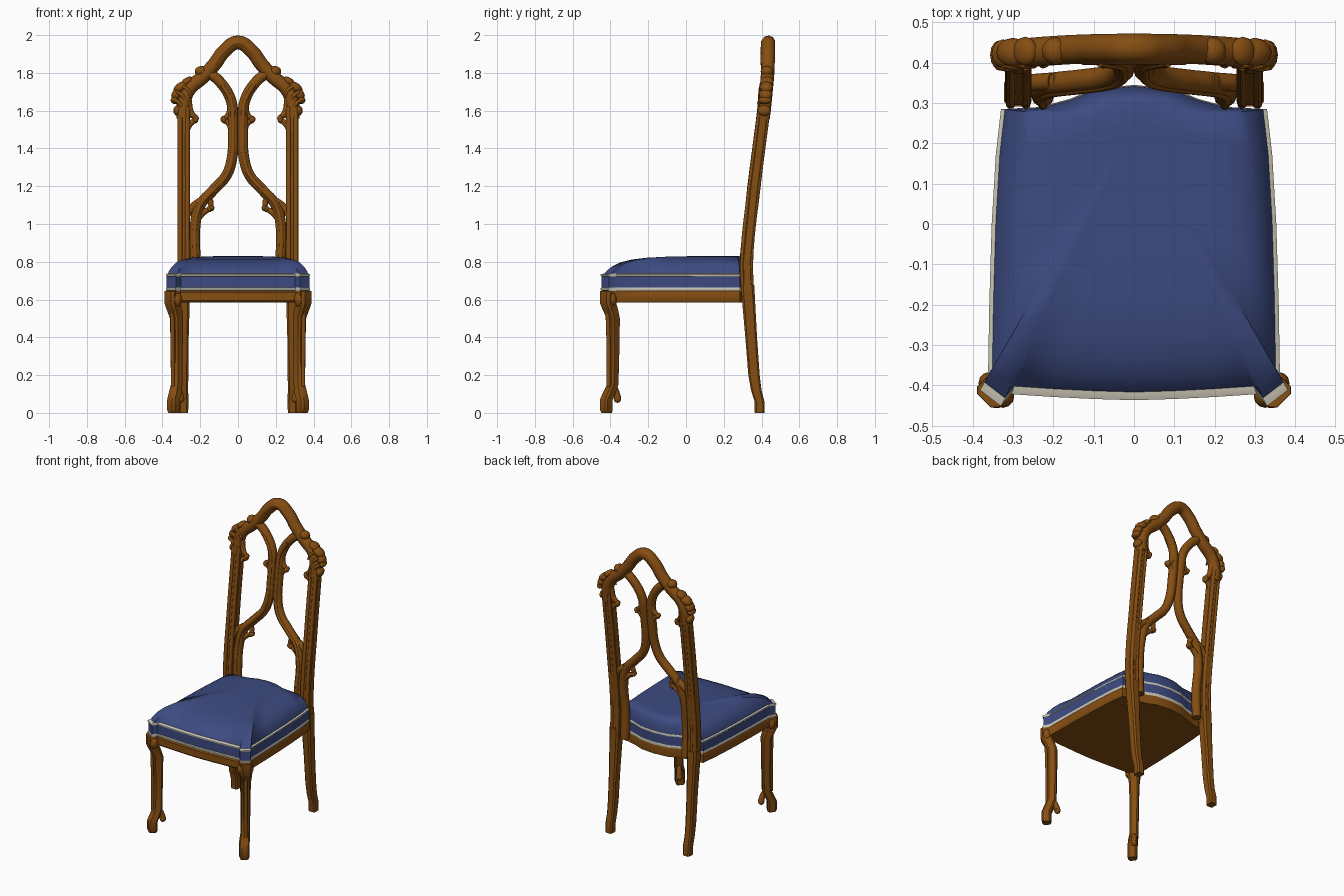
import bpy, bmesh, math
from mathutils import Vector, Matrix

cube = bpy.data.objects.get("Cube")
if cube:
    bpy.data.objects.remove(cube, do_unlink=True)


def material(name, rgb):
    m = bpy.data.materials.new(name)
    m.use_nodes = True
    m.diffuse_color = (*rgb, 1)
    m.node_tree.nodes["Principled BSDF"].inputs["Base Color"].default_value = (*rgb, 1)
    return m


wood = material("brown wood", (0.235, 0.075, 0.006))
blue = material("blue fabric", (0.046, 0.07, 0.22))
cream = material("cream trim", (0.6, 0.57, 0.46))
SIDES = (("left", 1), ("right", -1))


def add(name, mesh, mat, angle=40):
    ob = bpy.data.objects.new(name, mesh)
    bpy.context.collection.objects.link(ob)
    mesh.materials.clear()
    mesh.materials.append(mat)
    bpy.ops.object.select_all(action='DESELECT')
    ob.select_set(True)
    bpy.context.view_layer.objects.active = ob
    bpy.ops.object.shade_smooth_by_angle(angle=math.radians(angle))
    return ob


def skin(name, rings, mat, angle=40):
    """Bridge rings of equal length and cap both ends."""
    bm = bmesh.new()
    loops = [[bm.verts.new(p) for p in ring] for ring in rings]
    n = len(loops[0])
    for a, b in zip(loops, loops[1:]):
        for i in range(n):
            j = (i + 1) % n
            bm.faces.new((a[i], a[j], b[j], b[i]))
    bm.faces.new(loops[0][::-1])
    bm.faces.new(loops[-1])
    bmesh.ops.recalc_face_normals(bm, faces=bm.faces)
    me = bpy.data.meshes.new(name)
    bm.to_mesh(me)
    bm.free()
    return add(name, me, mat, angle)


def loft(name, sections, turn=0):
    """Chamfered bar through (x, y, z, half width, half depth)."""
    rings = []
    for x, y, z, w, d in sections:
        c = 0.35 * min(w, d)
        pts = [(w, c - d), (w, d - c), (w - c, d), (c - w, d),
               (-w, d - c), (-w, c - d), (c - w, -d), (w - c, -d)]
        rot = Matrix.Rotation(turn, 3, 'Z')
        rings.append([rot @ Vector((px, py, 0)) + Vector((x, y, z)) for px, py in pts])
    return skin(name, rings, wood)


def tube(name, pts, r, taper=None):
    """Smooth round rod through 3D points."""
    cu = bpy.data.curves.new(name, 'CURVE')
    cu.dimensions = '3D'
    cu.bevel_depth, cu.bevel_resolution, cu.resolution_u = r, 3, 6
    cu.use_fill_caps = True
    sp = cu.splines.new('BEZIER')
    sp.bezier_points.add(len(pts) - 1)
    for i, (bp, p) in enumerate(zip(sp.bezier_points, pts)):
        bp.co = p
        bp.handle_left_type = bp.handle_right_type = 'AUTO'
        bp.radius = taper[i] if taper else 1
    tmp = bpy.data.objects.new(name, cu)
    bpy.context.collection.objects.link(tmp)
    bpy.context.view_layer.update()
    me = bpy.data.meshes.new_from_object(tmp.evaluated_get(bpy.context.evaluated_depsgraph_get()))
    bpy.data.objects.remove(tmp, do_unlink=True)
    return add(name, me, wood, 60)


def knob(name, loc, size, tilt=0):
    bm = bmesh.new()
    m = Matrix.Translation(loc) @ Matrix.Rotation(tilt, 4, 'Y') @ Matrix.Diagonal((*size, 1))
    bmesh.ops.create_uvsphere(bm, u_segments=12, v_segments=8, radius=1, matrix=m)
    me = bpy.data.meshes.new(name)
    bm.to_mesh(me)
    bm.free()
    return add(name, me, wood, 60)


# Rake of the back: depth for each height
RAKE = [(0.55, 0.33), (0.8, 0.322), (1.2, 0.362), (1.6, 0.414), (1.8, 0.433), (2.0, 0.437)]


def rake(z):
    for (z0, y0), (z1, y1) in zip(RAKE, RAKE[1:]):
        if z <= z1:
            return y0 + (y1 - y0) * (z - z0) / (z1 - z0)
    return RAKE[-1][1]


def on_back(pts, s=1, off=0):
    return [(s * x, rake(z) + off, z) for x, z in pts]


# Seat outline with eared front corners and notched rear
half = [(0, -0.437), (0.1, -0.434), (0.2, -0.429), (0.305, -0.422), (0.33, -0.452),
        (0.382, -0.412), (0.362, -0.375), (0.359, -0.2), (0.353, 0), (0.343, 0.17),
        (0.33, 0.285), (0.235, 0.29), (0.16, 0.31), (0.1, 0.335), (0, 0.345)]
outline = half + [(-x, y) for x, y in half[-2:0:-1]]


def seat_layer(name, levels, mat, angle=40):
    """Outline rings at (height, scale), shrinking toward the rear."""
    skin(name, [[(x * s, 0.25 + (y - 0.25) * s, z) for x, y in outline]
                for z, s in levels], mat, angle)


seat_layer("seat_rail", [(0.585, 0.985), (0.595, 1), (0.638, 1), (0.645, 0.99)], wood)
seat_layer("lower_welt", [(0.645, 0.99), (0.65, 1), (0.66, 1), (0.665, 0.99)], cream)
seat_layer("seat_band", [(0.664, 0.992), (0.725, 0.992)], blue)
seat_layer("upper_welt", [(0.722, 0.99), (0.726, 1), (0.732, 1), (0.737, 0.98)], cream)
seat_layer("cushion", [(0.73, 0.978), (0.752, 0.955), (0.777, 0.91), (0.797, 0.85), (0.811, 0.77),
                       (0.821, 0.66), (0.827, 0.5), (0.83, 0.3), (0.831, 0.1)], blue, 70)

for side, s in SIDES:
    # Front legs, turned outward
    loft(side + "_front_leg", [(s * x, y, z, h, h) for x, y, z, h in [
        (0.34, -0.42, 0, 0.024), (0.341, -0.422, 0.015, 0.029), (0.341, -0.422, 0.07, 0.029),
        (0.332, -0.405, 0.11, 0.029), (0.325, -0.388, 0.15, 0.026), (0.325, -0.385, 0.3, 0.027),
        (0.325, -0.385, 0.5, 0.03), (0.336, -0.4, 0.545, 0.035), (0.346, -0.412, 0.58, 0.037),
        (0.346, -0.412, 0.645, 0.036)]], s * math.pi / 4)
    tube(side + "_foot_scroll", [(s * 0.325, -0.385, 0.16), (s * 0.31, -0.37, 0.115),
                                 (s * 0.305, -0.362, 0.075)], 0.02, (0.6, 0.8, 1))
    knob(side + "_foot_curl", (s * 0.304, -0.363, 0.075), (0.02, 0.02, 0.022))
    knob(side + "_knee_front", (s * 0.325, -0.428, 0.6), (0.028, 0.028, 0.04))
    knob(side + "_knee_side", (s * 0.358, -0.395, 0.6), (0.028, 0.028, 0.04))
    tube(side + "_leg_rib", [(s * 0.345, -0.41, 0.14), (s * 0.346, -0.41, 0.35),
                             (s * 0.348, -0.415, 0.53)], 0.011)

    # Back legs, splayed to the rear
    loft(side + "_back_leg", [(s * x, y, z, w, d) for x, y, z, w, d in [
        (0.288, 0.39, 0, 0.024, 0.026), (0.288, 0.389, 0.06, 0.026, 0.026),
        (0.288, 0.372, 0.12, 0.024, 0.028), (0.288, 0.36, 0.2, 0.025, 0.03),
        (0.288, 0.345, 0.4, 0.027, 0.031), (0.288, 0.333, 0.57, 0.032, 0.034),
        (0.288, 0.326, 0.68, 0.034, 0.035)]])

    # Back posts with front and rear ribs
    loft(side + "_back_post", [(s * 0.287, rake(z), z, 0.033, 0.027)
                               for z in (0.6, 0.8, 1.0, 1.2, 1.4, 1.62)])
    for face, off in (("front", -0.024), ("rear", 0.022)):
        for i, x in enumerate((0.268, 0.306)):
            tube(f"{side}_post_{face}_rib_{i + 1}",
                 on_back([(x, 0.64), (x, 0.8), (x, 1.2), (x, 1.62)], s, off), 0.012)

    # Tracery strand: inner post, ogee, centre column and lancet arch
    strand = [(0.226, 0.62), (0.226, 0.8), (0.226, 1.0), (0.2, 1.1), (0.13, 1.18), (0.06, 1.26),
              (0.03, 1.36), (0.026, 1.47), (0.027, 1.56), (0.036, 1.65), (0.085, 1.74),
              (0.15, 1.795), (0.2, 1.81)]
    tube(side + "_tracery_strand", on_back(strand, s, -0.004), 0.028)
    tube(side + "_strand_rib", on_back(strand[:-2], s, -0.026), 0.012)
    knob(side + "_strand_end", (s * 0.195, rake(1.81) - 0.004, 1.808), (0.034, 0.034, 0.028))
    tube(side + "_spandrel", on_back([(0.285, 1.03), (0.25, 1.08), (0.2, 1.12)], s), 0.022)

    # Cusps hooking into the openings
    for name, pts in (("lower_cusp", [(0.2, 1.13), (0.155, 1.13), (0.14, 1.085)]),
                      ("lower_cusp_spur", [(0.215, 1.03), (0.185, 1.06), (0.15, 1.08)]),
                      ("inner_cusp", [(0.035, 1.62), (0.05, 1.575), (0.078, 1.555)]),
                      ("inner_cusp_spur", [(0.03, 1.49), (0.045, 1.53), (0.075, 1.55)]),
                      ("outer_cusp", [(0.265, 1.66), (0.25, 1.59), (0.222, 1.56)]),
                      ("outer_cusp_spur", [(0.275, 1.5), (0.255, 1.53), (0.225, 1.55)])):
        tube(f"{side}_{name}", on_back(pts, s), 0.02, (1, 0.9, 0.65))
        x, z = pts[-1]
        knob(f"{side}_{name}_tip", (s * x, rake(z), z), (0.015, 0.022, 0.017))

    # Carved leaves on the shoulders
    for i, (x, z, w, h, t) in enumerate([
            (0.3, 1.725, 0.045, 0.026, 0.5), (0.325, 1.685, 0.032, 0.026, 0.9),
            (0.335, 1.655, 0.022, 0.02, 0), (0.32, 1.6, 0.022, 0.028, 0),
            (0.285, 1.6, 0.034, 0.02, 0), (0.27, 1.755, 0.035, 0.02, 0.6)]):
        knob(f"{side}_shoulder_leaf_{i + 1}", (s * x, rake(z), z), (w, 0.036, h), s * t)
    for i, (x, z) in enumerate([(0.265, 1.73), (0.295, 1.7), (0.31, 1.66)]):
        tube(f"{side}_leaf_vein_{i + 1}",
             on_back([(x - 0.02, z - 0.06), (x, z - 0.02), (x + 0.03, z)], s, -0.03),
             0.011, (0.4, 1, 0.7))

# Crest arch running down into both shoulders
arch = [(0.288, 1.56), (0.288, 1.64), (0.258, 1.715), (0.19, 1.775), (0.125, 1.845),
        (0.07, 1.918), (0, 1.961)]
full = arch + [(-x, z) for x, z in arch[-2::-1]]
tube("crest_arch", on_back(full), 0.037)
tube("crest_rib", on_back(full[4:-4], 1, -0.022), 0.018)
